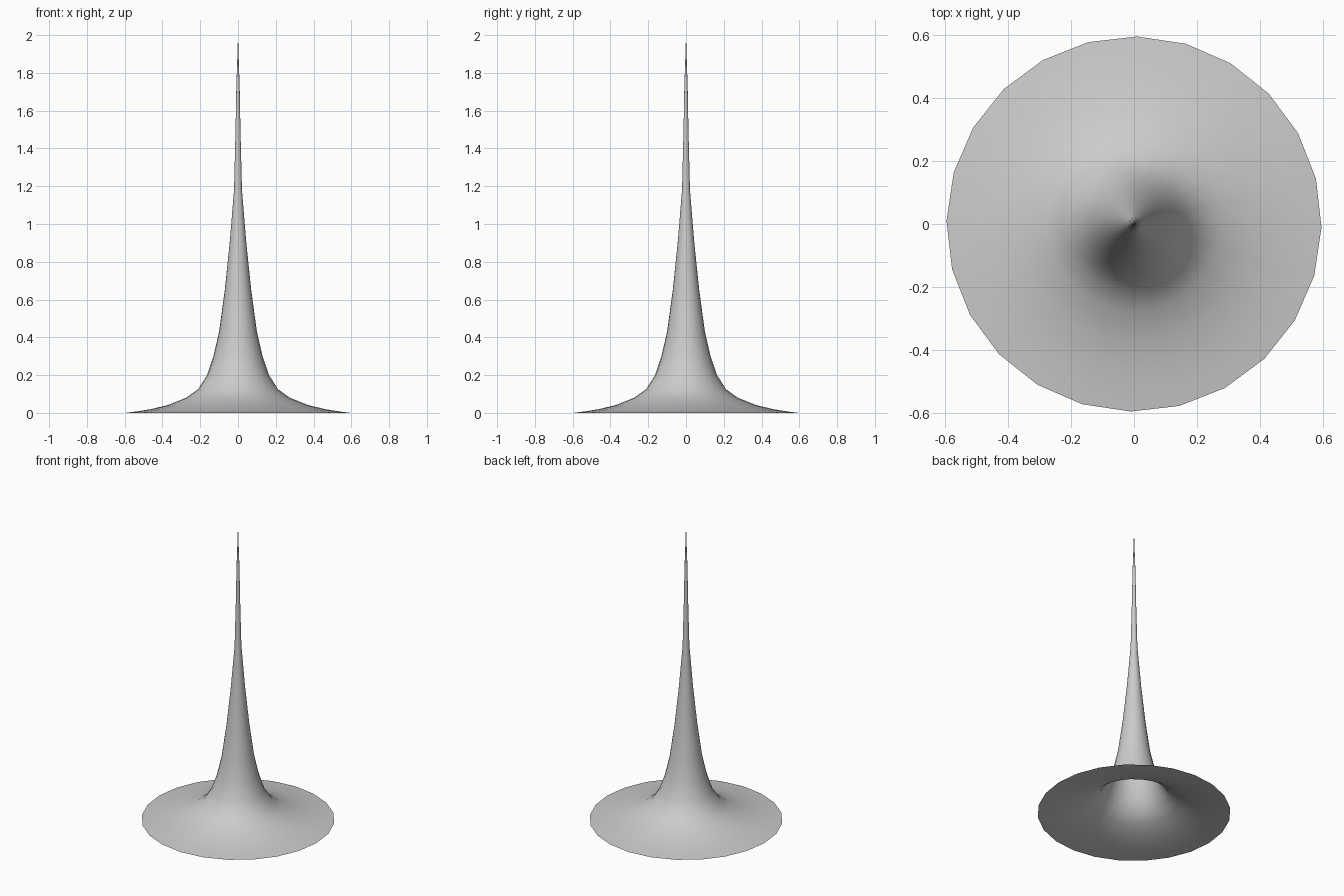
import bpy, math

if "Cube" in bpy.data.objects:
    bpy.data.objects.remove(bpy.data.objects["Cube"])

SIDES = 24
# radius, height from the flared rim up to the needle tip
PROFILE = [(0.595, 0), (0.54, 0.007), (0.46, 0.02), (0.37, 0.042), (0.275, 0.08),
           (0.212, 0.125), (0.164, 0.2), (0.13, 0.3), (0.1, 0.43), (0.07, 0.65),
           (0.044, 0.9), (0.021, 1.18), (0.013, 1.5), (0.009, 1.72), (0.004, 1.87)]
TIP = 2.0
START = math.radians(-1)

# Open, hollow spire skin made of stacked rings
verts, faces = [], []
for r, z in PROFILE:
    for i in range(SIDES):
        a = START + 2 * math.pi * i / SIDES
        verts.append((r * math.cos(a), r * math.sin(a), z))
for k in range(len(PROFILE) - 1):
    for i in range(SIDES):
        j = (i + 1) % SIDES
        b = k * SIDES
        faces.append((b + i, b + j, b + SIDES + j, b + SIDES + i))

# Needle tip
verts.append((0, 0, TIP))
b = (len(PROFILE) - 1) * SIDES
for i in range(SIDES):
    faces.append((b + i, b + (i + 1) % SIDES, len(verts) - 1))

mesh = bpy.data.meshes.new("flared_spire")
mesh.from_pydata(verts, [], faces)
mesh.update()
spire = bpy.data.objects.new("flared_spire", mesh)
bpy.context.collection.objects.link(spire)
for p in mesh.polygons:
    p.use_smooth = True
